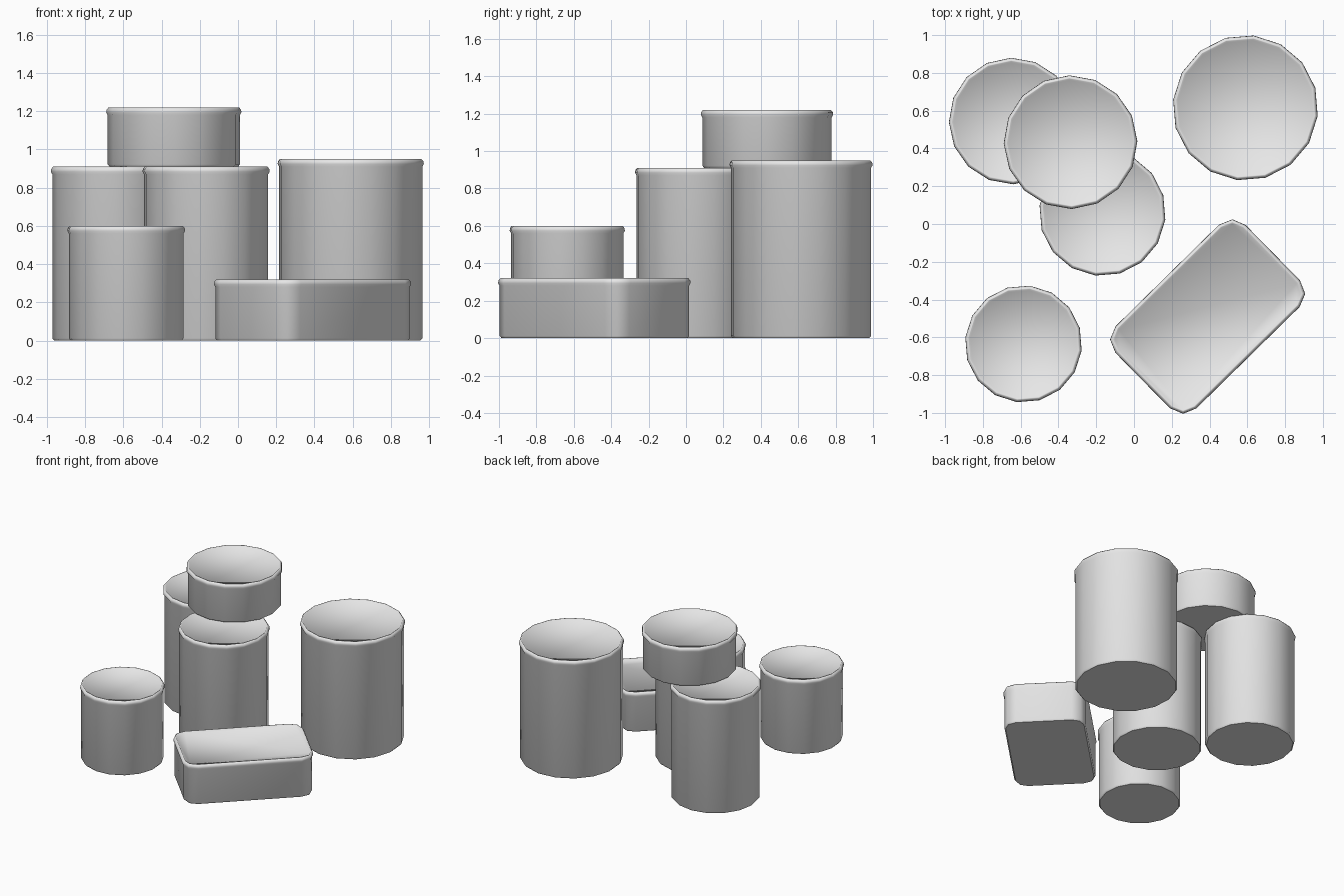
import bpy, bmesh, math

if "Cube" in bpy.data.objects:
    bpy.data.objects.remove(bpy.data.objects["Cube"])

grey = bpy.data.materials.new("light_grey")
grey.diffuse_color = (0.8, 0.8, 0.8, 1)
grey.use_nodes = True
grey.node_tree.nodes["Principled BSDF"].inputs["Base Color"].default_value = grey.diffuse_color


def circle_outline(radius, turn, sides=16):
    """Returns a function giving the outline shrunk by an inset."""
    def ring(inset):
        return [((radius - inset) * math.cos(turn + math.tau * i / sides),
                 (radius - inset) * math.sin(turn + math.tau * i / sides))
                for i in range(sides)]
    return ring


def box_outline(half_x, half_y, corner, turn):
    """Rounded rectangle with two segments per corner."""
    def ring(inset):
        points = []
        r = corner - inset
        for k, (sx, sy) in enumerate(((1, 1), (-1, 1), (-1, -1), (1, -1))):
            for j in range(3):
                a = math.pi / 2 * (k + j / 2)
                x = sx * (half_x - corner) + r * math.cos(a)
                y = sy * (half_y - corner) + r * math.sin(a)
                points.append((x * math.cos(turn) - y * math.sin(turn),
                               x * math.sin(turn) + y * math.cos(turn)))
        return points
    return ring


def canister(name, outline, x, y, base, top):
    """Skins a body with a flared rim and a shallow recessed lid."""
    profile = [(0.018, base), (0.008, base + 0.012),
               (0.008, top - 0.04), (0.0, top - 0.026), (0.002, top - 0.012),
               (0.012, top), (0.018, top), (0.026, top - 0.01)]
    bm = bmesh.new()
    rings = [[bm.verts.new((px, py, z)) for px, py in outline(inset)]
             for inset, z in profile]
    n = len(rings[0])
    for low, high in zip(rings, rings[1:]):
        for i in range(n):
            j = (i + 1) % n
            bm.faces.new((low[i], low[j], high[j], high[i])).smooth = True
    bm.faces.new(rings[-1]).smooth = True          # lid
    bm.faces.new(list(reversed(rings[0])))         # flat underside
    # keep the underside crisp
    for i in range(n):
        bm.edges.get((rings[0][i], rings[0][(i + 1) % n])).smooth = False
    mesh = bpy.data.meshes.new(name)
    bm.to_mesh(mesh)
    bm.free()
    mesh.materials.append(grey)
    obj = bpy.data.objects.new(name, mesh)
    obj.location = (x, y, 0)
    bpy.context.collection.objects.link(obj)


# Round canisters: name, x, y, radius, turn in degrees, base, top
for name, x, y, radius, turn, base, top in (
        ("large_canister", 0.59, 0.615, 0.385, 16, 0, 0.95),
        ("back_canister", -0.645, 0.545, 0.335, 1, 0, 0.91),
        ("middle_canister", -0.167, 0.06, 0.335, 16, 0, 0.91),
        ("small_canister", -0.585, -0.635, 0.31, 16, 0, 0.60),
        ("stacked_canister", -0.336, 0.433, 0.354, 1, 0.91, 1.22)):
    canister(name, circle_outline(radius, math.radians(turn)), x, y, base, top)

# Rounded rectangular tin
canister("rectangular_tin",
         box_outline(0.483, 0.305, 0.1, math.radians(44.5)),
         0.39, -0.49, 0, 0.32)
